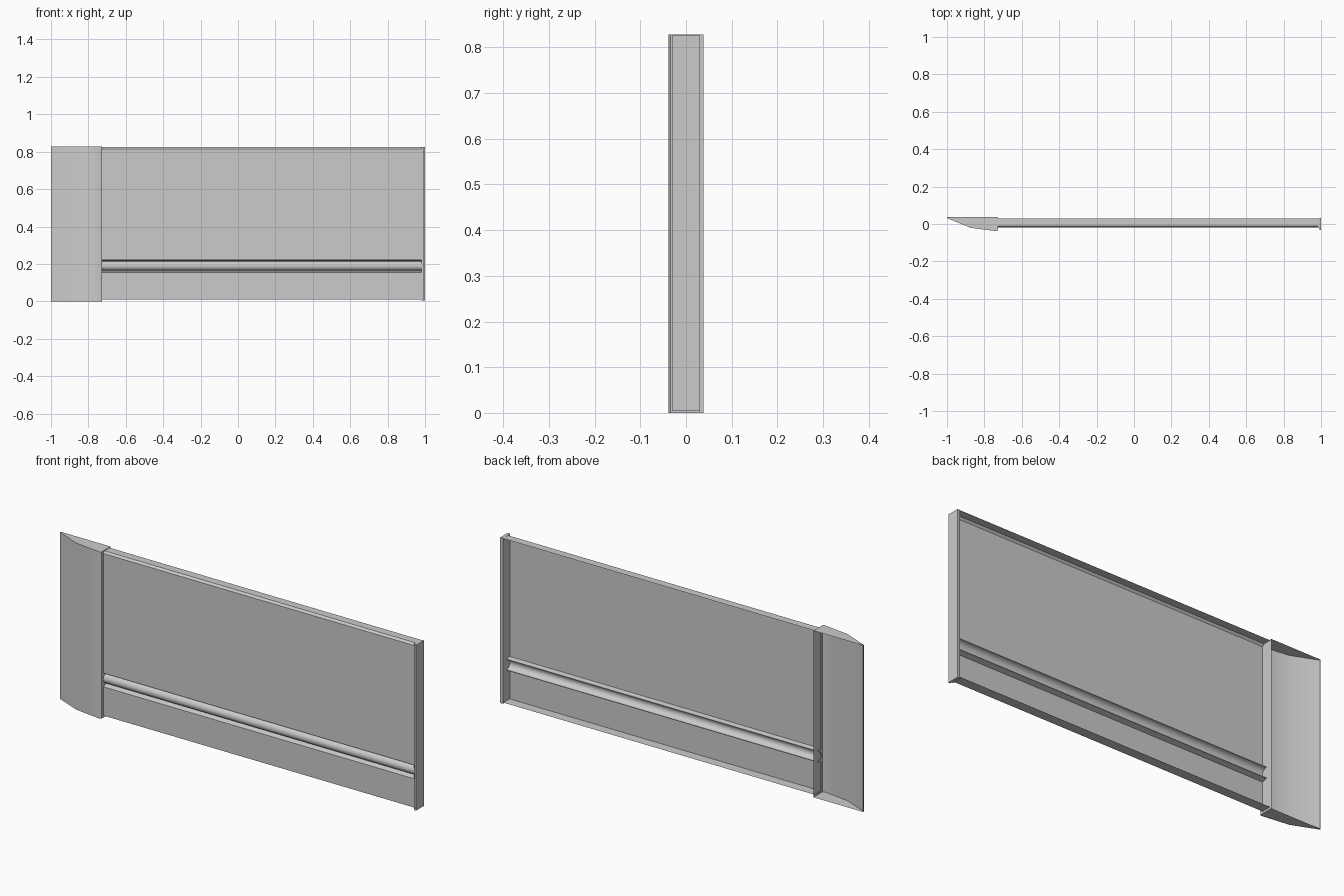
import bpy, bmesh, math
from mathutils import Vector

if "Cube" in bpy.data.objects:
    bpy.data.objects.remove(bpy.data.objects["Cube"])


def sheet(name, profile, axis, a, b, closed=False, caps=False):
    """Sweep a profile along x (points are y,z) or z (points are x,y)."""
    bm = bmesh.new()

    def ring(t):
        return [bm.verts.new((t, p, q) if axis == 'x' else (p, q, t)) for p, q in profile]

    r0, r1 = ring(a), ring(b)
    n = len(profile)
    for i in range(n if closed else n - 1):
        j = (i + 1) % n
        bm.faces.new((r0[i], r0[j], r1[j], r1[i]))
    if caps:
        bm.faces.new(r0[::-1])
        bm.faces.new(r1)
    bmesh.ops.recalc_face_normals(bm, faces=bm.faces)
    # open sheets: turn the broad front face towards -y
    big = max(bm.faces, key=lambda f: f.calc_area())
    if not closed and big.normal.dot(Vector((0, -1, 0))) < 0:
        bmesh.ops.reverse_faces(bm, faces=bm.faces)
    me = bpy.data.meshes.new(name)
    bm.to_mesh(me)
    bm.free()
    ob = bpy.data.objects.new(name, me)
    bpy.context.collection.objects.link(ob)
    bpy.context.view_layer.objects.active = ob
    ob.select_set(True)
    bpy.ops.object.shade_smooth_by_angle(angle=math.radians(35))
    ob.select_set(False)
    return ob


# pressed panel: top flange, flat face, round bead in a recess, bottom flange
bead = [(0.006 - 0.026 * math.sin(math.pi * i / 10),
         0.189 + 0.025 * math.cos(math.pi * i / 10)) for i in range(11)]
panel = ([(0.03, 0.825), (-0.01, 0.825), (-0.019, 0.815), (-0.019, 0.221), (0.006, 0.217)]
         + bead + [(0.006, 0.161), (-0.019, 0.153), (-0.019, 0.01), (0.03, 0.01)])
sheet("side_panel", panel, 'x', -0.73, 0.985)

# tapered end cap: hollow, open at the back
cap = [(-1.0, 0.038), (-1.0, 0.032), (-0.875, -0.02), (-0.80, -0.03),
       (-0.735, -0.038), (-0.727, -0.034), (-0.727, 0.038)]
sheet("end_cap", cap, 'z', 0.0, 0.828, caps=True)

# thin end plate with a narrow neck joining the panel
plate = [(0.982, -0.019), (0.991, -0.022), (0.991, -0.031), (1.0, -0.031),
         (1.0, 0.031), (0.991, 0.031), (0.985, 0.029)]
sheet("end_plate", plate, 'z', 0.004, 0.826, closed=True, caps=True)
